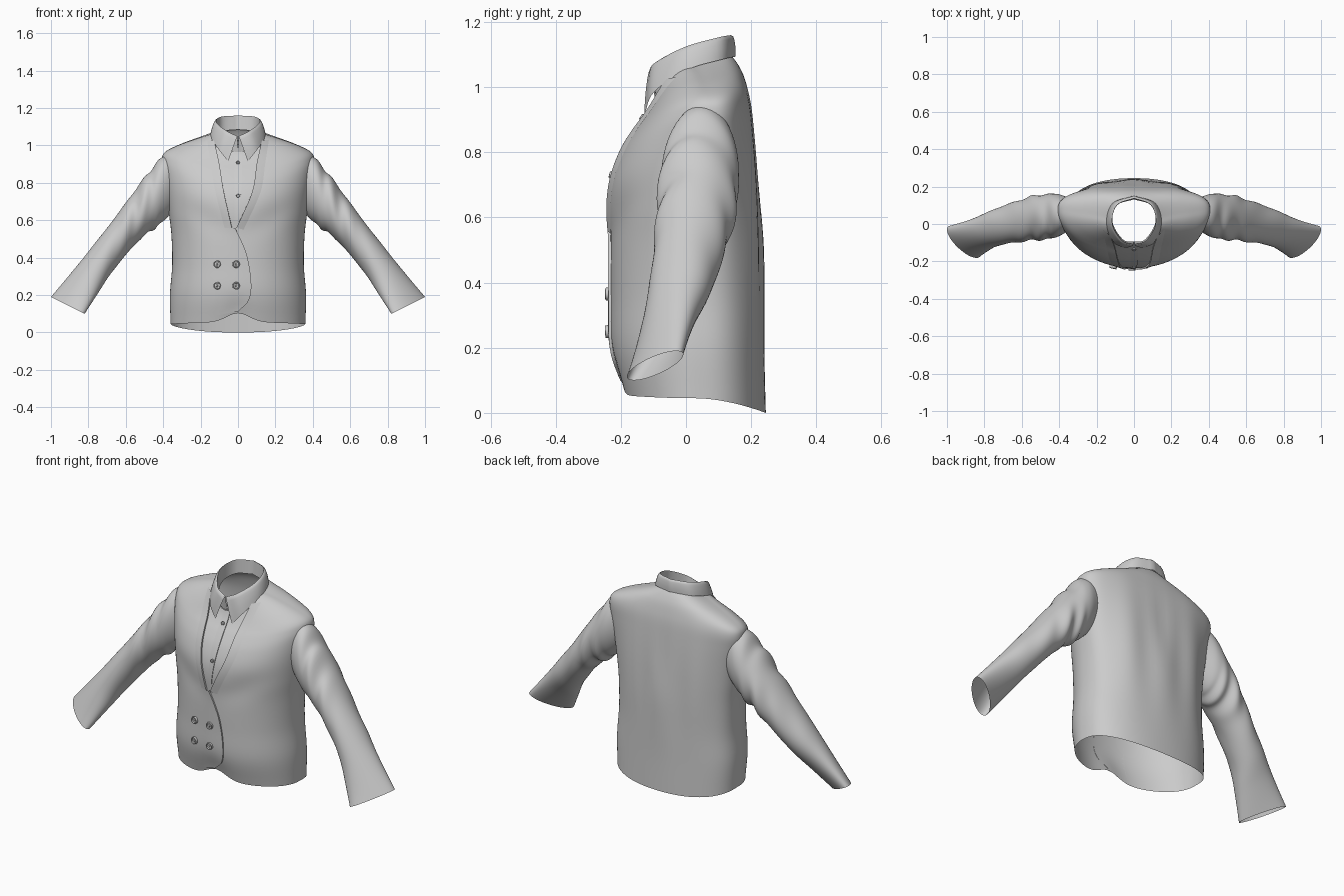
import bpy, bmesh, math
from mathutils import Vector
from mathutils.bvhtree import BVHTree

if "Cube" in bpy.data.objects:
    bpy.data.objects.remove(bpy.data.objects["Cube"])


def spline(keys, n):
    """Smooth Catmull-Rom resampling of equal-length tuples."""
    out = []
    for i in range(n):
        f = i / (n - 1) * (len(keys) - 1)
        k = min(int(f), len(keys) - 2)
        t = f - k
        b, c = Vector(keys[k]), Vector(keys[k + 1])
        a = Vector(keys[k - 1]) if k else 2 * b - c
        d = Vector(keys[k + 2]) if k + 2 < len(keys) else 2 * c - b
        out.append(b + 0.5 * t * ((c - a) + t * ((2 * a - 5 * b + 4 * c - d) + t * (3 * (b - c) + d - a))))
    return out


def skin(name, rows, closed=False, remove=None, angle=50):
    """Make one smooth sheet through rows of points."""
    bm = bmesh.new()
    vs = [[bm.verts.new(p) for p in r] for r in rows]
    n = len(rows[0])
    for r0, r1 in zip(vs, vs[1:]):
        for j in range(n if closed else n - 1):
            k = (j + 1) % n
            bm.faces.new((r0[j], r0[k], r1[k], r1[j]))
    if remove:
        dead = [f for f in bm.faces if remove(f.calc_center_median())]
        bmesh.ops.delete(bm, geom=dead, context='FACES')
    bmesh.ops.recalc_face_normals(bm, faces=bm.faces)
    me = bpy.data.meshes.new(name)
    bm.to_mesh(me)
    bm.free()
    ob = bpy.data.objects.new(name, me)
    bpy.context.collection.objects.link(ob)
    bpy.ops.object.select_all(action='DESELECT')
    ob.select_set(True)
    bpy.context.view_layer.objects.active = ob
    bpy.ops.object.shade_smooth_by_angle(angle=math.radians(angle))
    return ob


def bump(x, centre, width):
    return math.exp(-((x - centre) / width) ** 2)


# Torso: side z, front z, back z, half width, front y, back y, side y
torso_keys = [
    (.045, .054, .00, .360, -.195, .245, .03),
    (.20, .20, .18, .364, -.230, .240, .03),
    (.36, .36, .35, .352, -.232, .238, .03),
    (.52, .52, .52, .356, -.232, .236, .03),
    (.64, .63, .66, .370, -.237, .230, .035),
    (.75, .72, .77, .385, -.228, .222, .045),
    (.85, .80, .87, .400, -.200, .212, .06),
    (.92, .86, .94, .408, -.164, .203, .07),
    (.965, .90, .99, .390, -.134, .192, .07),
    (1.005, .925, 1.035, .310, -.117, .178, .055),
    (1.04, .945, 1.07, .210, -.106, .160, .04),
    (1.065, .965, 1.10, .130, -.098, .138, .02),
]
N = 96
torso_rows = []
for zs, zf, zb, hw, yf, yb, yc in spline(torso_keys, 60):
    row = []
    neck = min(1, max(0, (zs - .93) / .13))
    for j in range(N):
        a = 2 * math.pi * j / N
        c, s = math.cos(a), math.sin(a)
        e = 1.04 - .1 * neck if s < 0 else .74 + .21 * neck
        x = hw * math.copysign(abs(c) ** .9, c)
        depth = yb - yc if s > 0 else yc - yf
        y = yc + depth * math.copysign(abs(s) ** e, s)
        z = zs + ((zb if s > 0 else zf) - zs) * abs(s) ** (1.3 if s > 0 else 2)
        if s < 0:   # notched hem and soft drape at the front
            z += .058 * bump(x, 0, .085) * max(0, 1 - zs / .3)
            y += .010 * bump(z, .55 + .35 * abs(x), .07) * bump(abs(x), .17, .12)
        else:       # vertical folds down the back
            y += .006 * math.cos(x * 30) * s * bump(z, .6, .3) - .012 * bump(x, 0, .05) * bump(z, .75, .2)
        row.append(Vector((x, y, z)))
    torso_rows.append(row)


def armhole(p):
    return abs(p.x) > .33 and ((p.y - .05) / .075) ** 2 + ((p.z - .78) / .13) ** 2 < 1


skin("jacket_body", torso_rows, True, armhole)

# Lookup surface for pieces lying on the front
flat = [p for r in torso_rows for p in r]
quads = [(i * N + j, i * N + (j + 1) % N, (i + 1) * N + (j + 1) % N, (i + 1) * N + j)
         for i in range(59) for j in range(N)]
tree = BVHTree.FromPolygons(flat, quads)


def on_front(x, z, off):
    hit, nor, _, _ = tree.ray_cast(Vector((x, -1, z)), Vector((0, 1, 0)))
    if hit is None:
        hit, nor, _, _ = tree.find_nearest(Vector((x, -.12, z)))
    if nor.y > 0:
        nor = -nor
    return hit + nor * off, nor


def strip(name, edge_a, edge_b, off_a, off_b):
    """Cloth strip draped on the front between two x,z edges, with a turned-in b edge."""
    rows = []
    for a, b in zip(spline(edge_a, 30), spline(edge_b, 30)):
        pts = []
        for j in range(9):
            p = a.lerp(b, j / 8)
            pts.append(on_front(p.x, p.y, off_a + (off_b - off_a) * j / 8)[0])
        pts.append(on_front(b.x, b.y, -.001)[0])
        rows.append(pts)
    return skin(name, rows)


# Sleeves: upper x,z, lower x,z, front y, back y, twist
sleeve_keys = [
    (.350, .955, .345, .65, -.035, .140, .00),
    (.415, .930, .40, .595, -.068, .160, .00),
    (.48, .850, .45, .555, -.080, .160, .00),
    (.57, .735, .52, .500, -.088, .148, .00),
    (.665, .605, .60, .415, -.098, .120, .00),
    (.79, .445, .69, .300, -.116, .076, .015),
    (.895, .315, .755, .200, -.135, .018, .04),
    (1.00, .190, .82, .100, -.152, -.038, .065),
]
for side, label in ((-1, "right"), (1, "left")):
    rows = []
    for i, (ux, uz, lx, lz, y0, y1, tw) in enumerate(spline(sleeve_keys, 64)):
        t = i / 63
        row = []
        for j in range(48):
            a = 2 * math.pi * j / 48
            c, s = math.cos(a), math.sin(a)
            # slanting folds bunched around the upper arm and elbow
            amp = .085 * bump(t, .36, .14) + .02 * bump(t, .6, .15)
            w = 1 + amp * math.sin(t * 36 + 2.6 * math.cos(a + .6)) * (.55 + .45 * math.sin(a * 2 + t * 9))
            row.append(Vector((side * ((ux + lx) / 2 + c * w * (ux - lx) / 2),
                               (y0 + y1) / 2 + s * w * (y1 - y0) / 2 + c * tw,
                               (uz + lz) / 2 + c * w * (uz - lz) / 2)))
        rows.append(row)
    skin(label + "_sleeve", rows, True)

# Lapels and overlapping double-breasted front edge
for side, label in ((-1, "right"), (1, "left")):
    inner = [(side * .125, 1.02), (side * .10, .90), (side * .075, .75), (-.02 + side * .012, .56)]
    outer = [(side * .165, 1.03), (side * .145, .90), (side * .12, .75), (-.02 + side * .05, .55)]
    strip(label + "_lapel", outer, inner, .001, .009)
strip("front_overlap",
      [(-.12, .56), (-.12, .42), (-.12, .28), (-.12, .16), (-.12, .09)],
      [(-.015, .56), (.045, .42), (.07, .26), (.055, .17), (.0, .115)], .000, .009)
strip("shirt_placket", [(-.02, .95), (-.02, .8), (-.02, .6)],
      [(.02, .95), (.02, .8), (.0, .6)], .001, .004)

# Folded shirt collar: inner stand, fold line, outer falling edge, front to back
stand = [(0, -.095, .96), (.06, -.082, .985), (.115, .01, 1.045), (.09, .10, 1.075), (0, .132, 1.085)]
fold = [(.004, -.108, 1.05), (.065, -.088, 1.08), (.116, .00, 1.125), (.092, .10, 1.153), (0, .138, 1.160)]
fall = [(.052, -.128, .915), (.108, -.098, .985), (.148, .00, 1.052), (.115, .11, 1.085), (0, .152, 1.094)]
half = []
for st, fo, fa in zip(*[spline(k, 25) for k in (stand, fold, fall)]):
    out = Vector((fo.x, fo.y - .02, 0)).normalized() * .007
    half.append([st.lerp(fo, k / 4) for k in range(4)] + [fo, fo + out - Vector((0, 0, .004))]
                + [(fo + out).lerp(fa, k / 6) + out * .4 * math.sin(math.pi * k / 6) for k in range(1, 7)])
other = [[Vector((-p.x, p.y, p.z)) for p in r] for r in reversed(half[:-1])]
skin("shirt_collar", half + other)


# Buttons: disc with raised rim and a small centre knob
def button(name, x, z, r, lift):
    p, nor = on_front(x, z, lift)
    q = nor.to_track_quat('Z', 'Y')
    prof = [(0, .35), (.22, .35), (.3, .15), (.68, .15), (.78, .45), (.95, .4), (1, 0), (.95, -.2)]
    rows = [[p + q @ Vector((max(k, .001) * r * math.cos(a * math.pi / 10),
                             max(k, .001) * r * math.sin(a * math.pi / 10), h * r))
             for a in range(20)] for k, h in prof]
    skin(name, rows, True, angle=40)


for x in (-.11, -.01):
    for z in (.25, .365):
        button("jacket_button", x, z, .02, .007)
for z in (.73, .905):
    button("shirt_button", 0, z, .010, .006)
button("collar_button", 0, 1.02, .011, .012)
